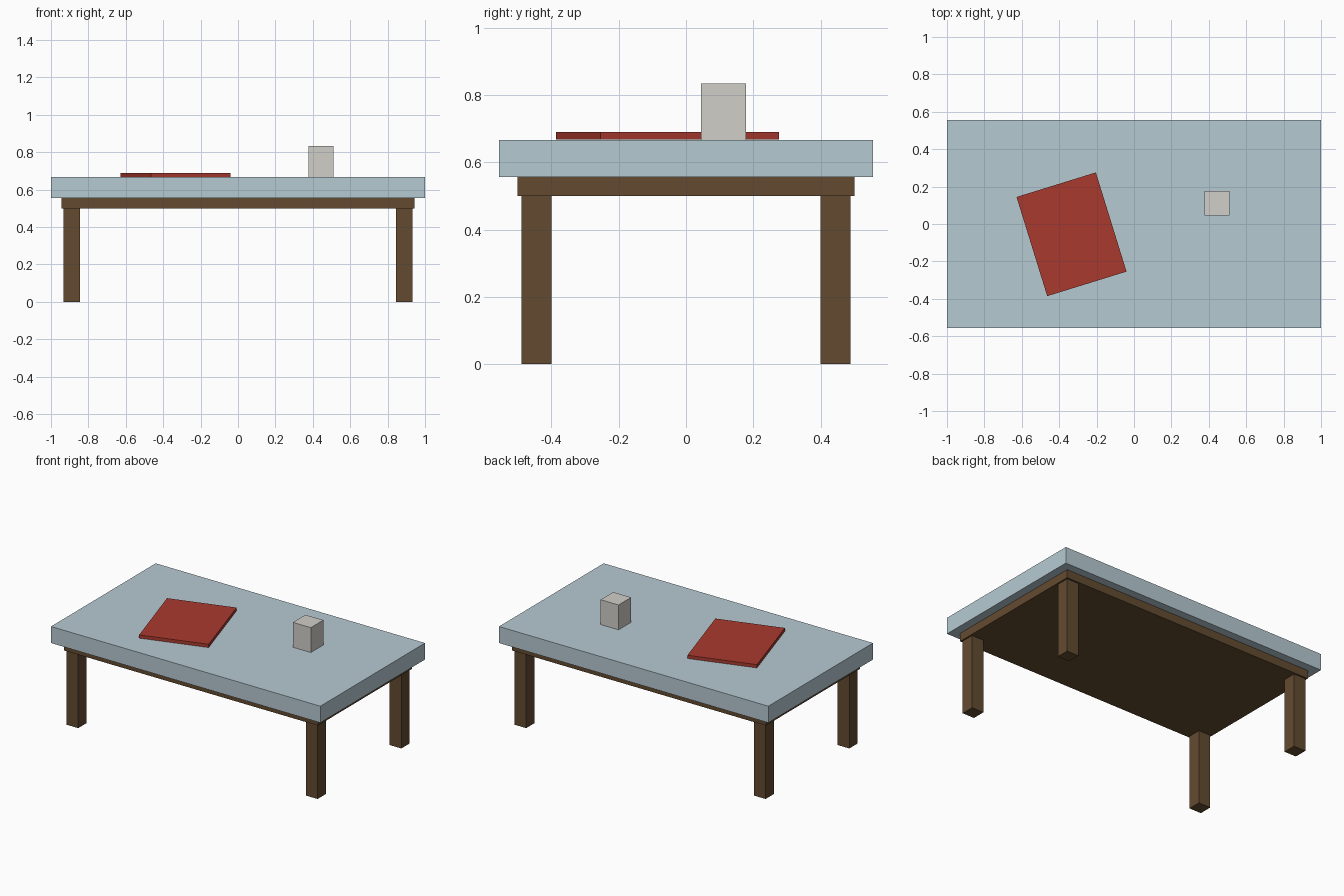
import bpy
from math import radians

if "Cube" in bpy.data.objects:
    bpy.data.objects.remove(bpy.data.objects["Cube"])


def material(name, rgb):
    m = bpy.data.materials.new(name)
    m.diffuse_color = (*rgb, 1)
    m.use_nodes = True
    m.node_tree.nodes["Principled BSDF"].inputs["Base Color"].default_value = m.diffuse_color
    return m


def box(name, center, size, mat, turn=0):
    bpy.ops.mesh.primitive_cube_add(size=1, location=center, rotation=(0, 0, radians(turn)))
    ob = bpy.context.object
    ob.name = name
    ob.scale = size
    ob.data.materials.append(mat)
    return ob


wood = material("dark_wood", (0.125, 0.069, 0.03))
cloth = material("pale_blue", (0.47, 0.59, 0.65))
red = material("red_cover", (0.40, 0.042, 0.028))
stone = material("warm_grey", (0.64, 0.62, 0.58))

# Thick top and the recessed board beneath it
box("table_top", (0, 0, 0.611), (2, 1.11, 0.111), cloth)
box("under_board", (0, 0, 0.528), (1.887, 1.0, 0.056), wood)

# Four square legs
for x, side in ((-0.889, "left"), (0.889, "right")):
    for y, end in ((-0.444, "front"), (0.444, "back")):
        box(f"{end}_{side}_leg", (x, y, 0.25), (0.088, 0.088, 0.5), wood)

# Objects lying on the table
box("book", (-0.334, -0.055, 0.678), (0.444, 0.555, 0.022), red, 17.2)
box("cup", (0.443, 0.111, 0.75), (0.133, 0.133, 0.167), stone)
